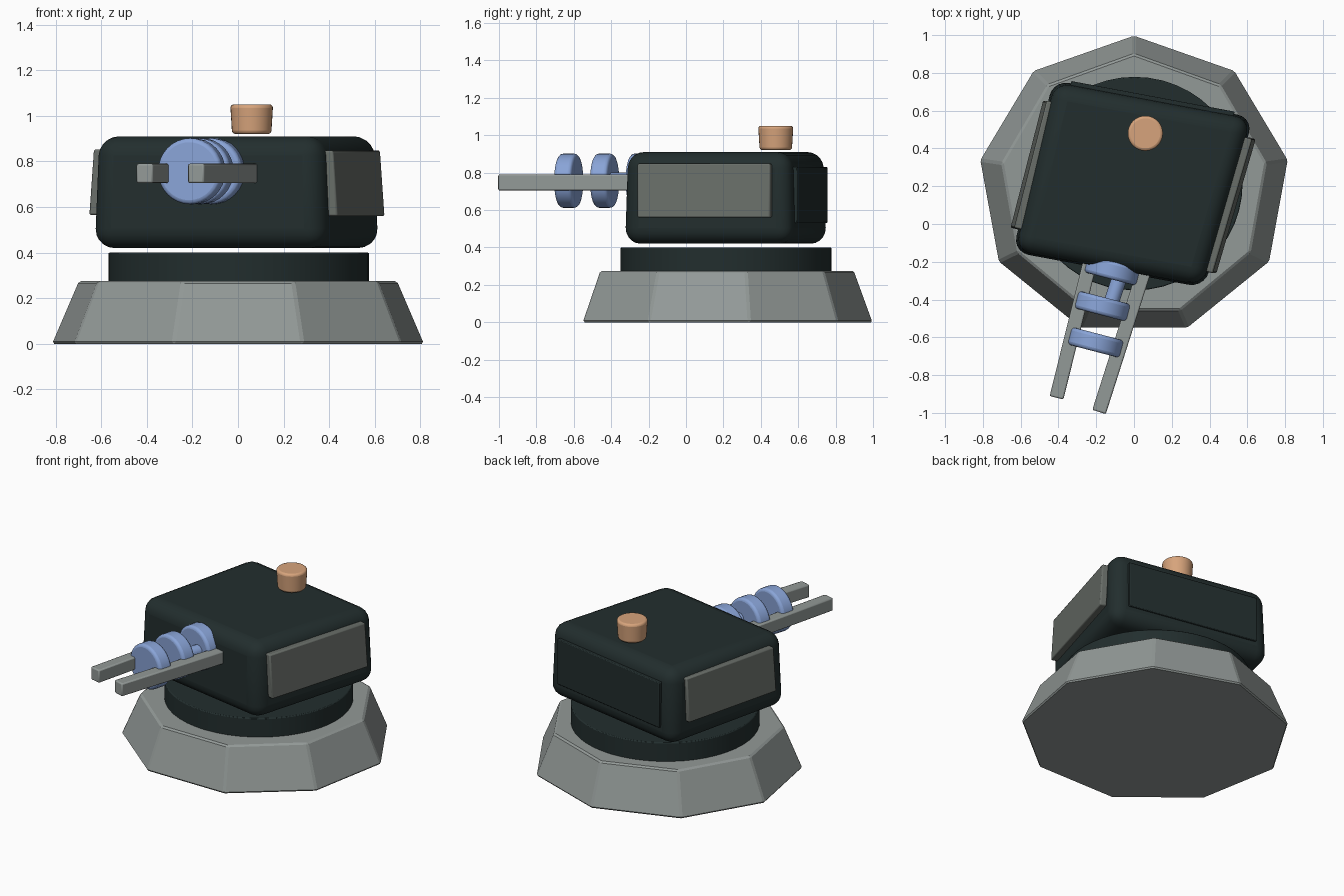
import bpy, bmesh, math
from mathutils import Vector

cube = bpy.data.objects.get("Cube")
if cube:
    bpy.data.objects.remove(cube, do_unlink=True)


def material(name, r, g, b):
    m = bpy.data.materials.new(name)
    m.use_nodes = True
    m.diffuse_color = (r, g, b, 1)
    m.node_tree.nodes["Principled BSDF"].inputs["Base Color"].default_value = (r, g, b, 1)
    return m


DARK = material("dark green", .016, .027, .027)
GREY = material("light grey", .29, .32, .31)
PLATE = material("plate grey", .14, .155, .14)
BLUE = material("coil blue", .25, .37, .68)
ORANGE = material("knob orange", .68, .37, .2)


def frustum(name, lower, upper, z0, z1, mat, bevel=0, segments=3, smooth=True):
    """Loft between two outlines of equal length, with optional rounded edges."""
    bm = bmesh.new()
    lo = [bm.verts.new((x, y, z0)) for x, y in lower]
    hi = [bm.verts.new((x, y, z1)) for x, y in upper]
    n = len(lo)
    bm.faces.new(lo)
    bm.faces.new(hi)
    for i in range(n):
        j = (i + 1) % n
        bm.faces.new((lo[i], lo[j], hi[j], hi[i]))
    bmesh.ops.recalc_face_normals(bm, faces=bm.faces)
    me = bpy.data.meshes.new(name)
    bm.to_mesh(me)
    bm.free()
    me.materials.append(mat)
    ob = bpy.data.objects.new(name, me)
    bpy.context.collection.objects.link(ob)
    if bevel:
        mod = ob.modifiers.new("Rounded edges", 'BEVEL')
        mod.width, mod.segments, mod.limit_method = bevel, segments, 'ANGLE'
    if smooth:
        bpy.ops.object.select_all(action='DESELECT')
        ob.select_set(True)
        bpy.context.view_layer.objects.active = ob
        bpy.ops.object.shade_smooth_by_angle(angle=math.radians(40))
    return ob


def ring(n, rx, ry, cx=0, cy=0):
    """Regular outline with its first corner towards the back."""
    return [(cx + rx * math.sin(math.tau * i / n), cy + ry * math.cos(math.tau * i / n))
            for i in range(n)]


def slab(name, a, b, thick, z0, z1, mat, lean=0, bevel=.008):
    """Upright board following the plan line a-b; lean shifts its top in x."""
    a, b = Vector(a), Vector(b)
    d = (b - a).normalized()
    side = Vector((-d.y, d.x)) * thick / 2
    plan = [a + side, b + side, b - side, a - side]
    return frustum(name, [(p.x - lean, p.y) for p in plan],
                   [(p.x + lean, p.y) for p in plan], z0, z1, mat, bevel, 2)


def rod(name, a, b, z, radius, mat, bevel=0):
    """Horizontal cylinder from plan point a to b."""
    a, b = Vector((*a, z)), Vector((*b, z))
    d = b - a
    h = d.length / 2
    ob = frustum(name, ring(32, radius, radius), ring(32, radius, radius), -h, h, mat, bevel)
    ob.location = (a + b) / 2
    ob.rotation_euler = d.to_track_quat('Z', 'Y').to_euler()
    return ob


# Nine-sided pedestal and turntable
frustum("base", ring(9, .83, .80, 0, .2), ring(9, .71, .70, 0, .2), 0, .275, GREY, .01, 1, False)
disc = ring(48, .572, .565, .003, .214)
frustum("turntable", disc, disc, .27, .4, DARK, .006, 2)

# Rounded housing, turned on the base and narrowing upwards a little
plan = [(-.645, -.15), (.375, -.34), (.635, .565), (-.43, .765)]
top = [(x * .97, .21 + (y - .21) * .97) for x, y in plan]
frustum("housing", plan, top, .42, .91, DARK, .085, 5)

# Side plates and back panel
slab("left_plate", (.613, .455), (.405, -.255), .045, .56, .848, PLATE, -.01)
slab("right_plate", (-.45, .648), (-.622, -.025), .045, .565, .853, PLATE, .01)
slab("back_panel", (-.335, .742), (.53, .58), .03, .53, .83, DARK, 0, .005)

# Twin converging rails
slab("right_rail", (-.41, -.92), (-.22, -.15), .075, .705, .79, GREY)
slab("left_rail", (-.185, -.995), (.075, -.18), .075, .705, .79, GREY)

# Coil discs and their link, strung between the rails
for i, (x, y) in enumerate([(-.203, -.627), (-.167, -.435), (-.115, -.245)]):
    dx, dy = .012, .046
    rod(f"coil_disc_{i + 1}", (x - dx, y - dy), (x + dx, y + dy), .757, .145, BLUE, .018)
rod("coil_link", (-.125, -.43), (-.065, -.25), .76, .04, BLUE)

# Knob hovering just above the housing
frustum("knob", ring(32, .086, .086, .06, .48), ring(32, .094, .094, .06, .48),
        .92, 1.05, ORANGE, .015)
